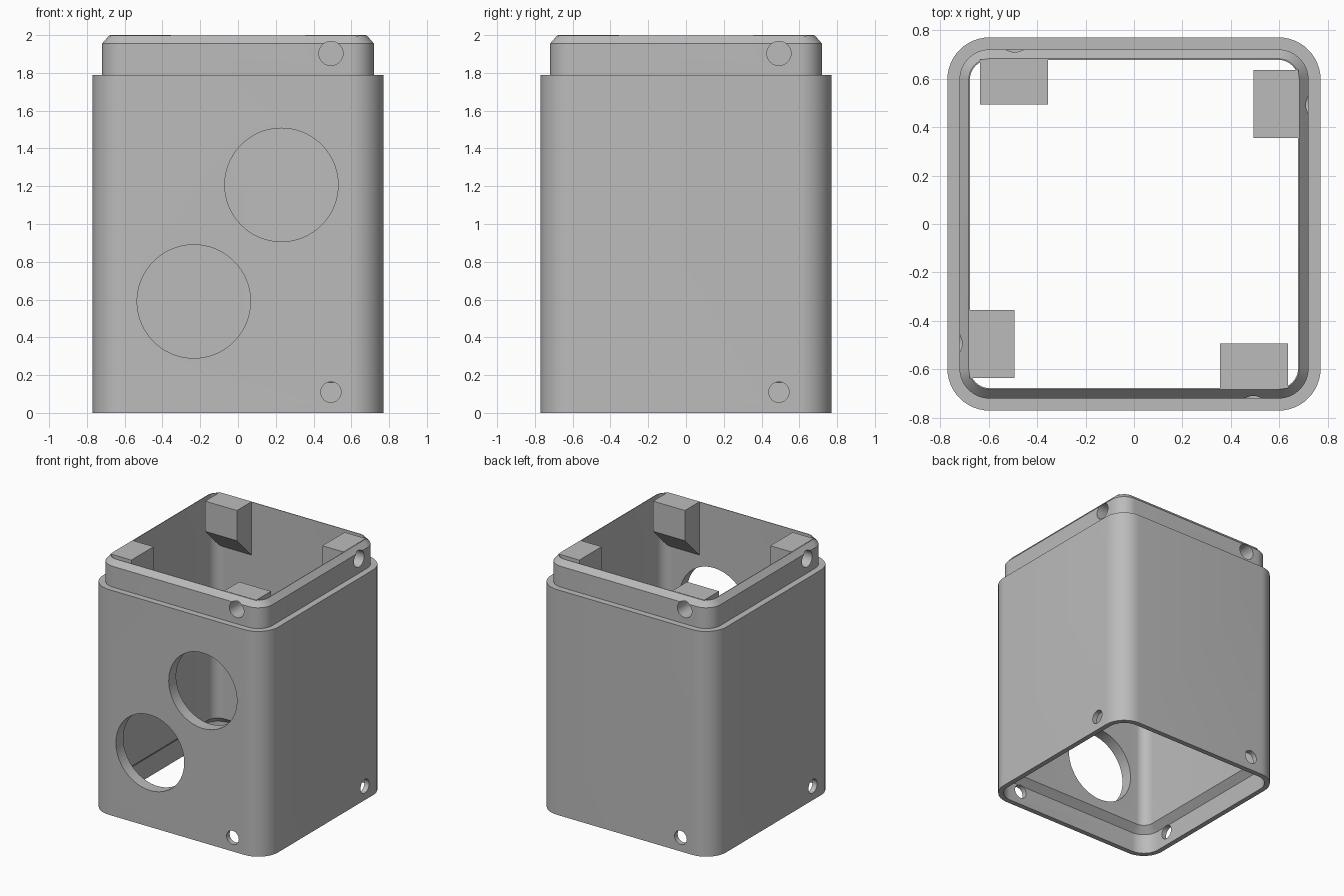
import bpy, bmesh, math
from mathutils import Matrix, Vector

if "Cube" in bpy.data.objects:
    bpy.data.objects.remove(bpy.data.objects["Cube"])

grey = bpy.data.materials.new("plain grey")
grey.use_nodes = True
colour = (0.5, 0.5, 0.5, 1)
grey.diffuse_color = colour
grey.node_tree.nodes["Principled BSDF"].inputs["Base Color"].default_value = colour

HALF, RADIUS = 0.77, 0.175


def make_object(name, bm):
    bmesh.ops.recalc_face_normals(bm, faces=bm.faces)
    mesh = bpy.data.meshes.new(name)
    bm.to_mesh(mesh)
    bm.free()
    mesh.materials.append(grey)
    obj = bpy.data.objects.new(name, mesh)
    bpy.context.collection.objects.link(obj)
    return obj


def rounded_ring(bm, half, z, steps=12):
    """Rounded square whose corners share the centres of the outer corners."""
    centre = HALF - RADIUS
    r = half - centre
    verts = []
    for quarter in range(4):
        turn = Matrix.Rotation(quarter * math.pi / 2, 3, 'Z')
        for i in range(steps + 1):
            a = i / steps * math.pi / 2
            p = Vector((centre + r * math.cos(a), centre + r * math.sin(a), z))
            verts.append(bm.verts.new(turn @ p))
    return verts


def add_drill(bm, x, z, radius, y_out, y_in, turn=Matrix.Identity(4), segments=32):
    place = Matrix.Translation((x, (y_out + y_in) / 2, z)) @ Matrix.Rotation(math.pi / 2, 4, 'X')
    bmesh.ops.create_cone(bm, cap_ends=True, segments=segments, radius1=radius,
                          radius2=radius, depth=abs(y_out - y_in), matrix=turn @ place)


def cut(obj, cutter):
    mod = obj.modifiers.new("holes", 'BOOLEAN')
    mod.operation = 'DIFFERENCE'
    mod.solver = 'EXACT'
    mod.object = cutter
    bpy.ops.object.select_all(action='DESELECT')
    obj.select_set(True)
    bpy.context.view_layer.objects.active = obj
    bpy.ops.object.modifier_apply(modifier=mod.name)
    bpy.ops.object.shade_smooth_by_angle(angle=math.radians(30))


# Shell: wall section with a chamfered lip on top and a matching socket below
section = [(0.77, 0), (0.77, 1.79), (0.72, 1.79), (0.72, 1.955), (0.682, 1.998),
           (0.677, 1.998), (0.677, 0.21), (0.73, 0.16), (0.73, 0)]
bm = bmesh.new()
rings = [rounded_ring(bm, half, z) for half, z in section]
for low, high in zip(rings, rings[1:] + rings[:1]):
    n = len(low)
    for i in range(n):
        j = (i + 1) % n
        bm.faces.new((low[i], low[j], high[j], high[i]))
shell = make_object("shell", bm)

# Corner blocks: square tops with sloping undersides, one on each wall
turns = [Matrix.Rotation(k * math.pi / 2, 4, 'Z') for k in range(4)]
block_side = [(-0.678, 2.0), (-0.493, 2.0), (-0.493, 1.76), (-0.678, 1.575)]
blocks = []
for name, turn in zip(("front", "left", "back", "right"), turns):
    bm = bmesh.new()
    ends = [[bm.verts.new(turn @ Vector((x, y, z))) for y, z in block_side]
            for x in (0.355, 0.635)]
    for end in ends:
        bm.faces.new(end)
    for i in range(4):
        j = (i + 1) % 4
        bm.faces.new((ends[0][i], ends[0][j], ends[1][j], ends[1][i]))
    blocks.append(make_object(name + "_screw_block", bm))

# Cutters: two large front openings, screw holes below, blind holes in the lip
bm = bmesh.new()
add_drill(bm, 0.23, 1.207, 0.3, -0.9, -0.6, segments=96)
add_drill(bm, -0.234, 0.59, 0.3, -0.9, -0.6, segments=96)
for turn in turns:
    add_drill(bm, 0.492, 0.11, 0.054, -0.9, -0.6, turn)
    add_drill(bm, 0.492, 1.903, 0.064, -0.9, -0.56, turn)
drills = make_object("hole_cutters", bm)
drills.hide_render = True

for part in [shell] + blocks:
    cut(part, drills)
bpy.data.objects.remove(drills)
